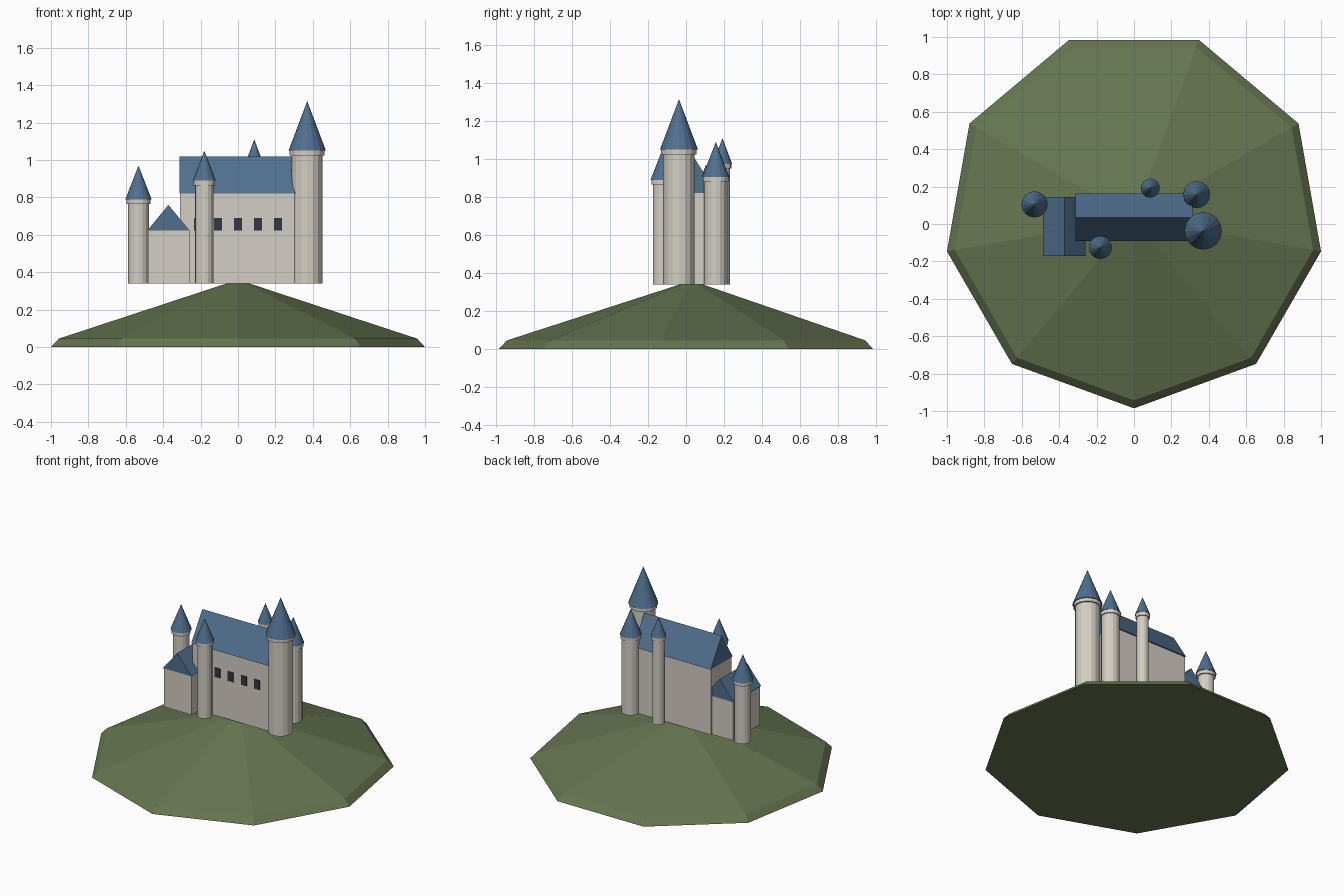
import bpy, bmesh, math

if "Cube" in bpy.data.objects:
    bpy.data.objects.remove(bpy.data.objects["Cube"])


def material(name, color):
    m = bpy.data.materials.new(name)
    m.diffuse_color = (*color, 1)
    m.use_nodes = True
    m.node_tree.nodes["Principled BSDF"].inputs["Base Color"].default_value = m.diffuse_color
    return m


STONE = material("stone", (0.66, 0.62, 0.55))
SLATE = material("slate", (0.08, 0.16, 0.27))
GRASS = material("grass", (0.13, 0.18, 0.08))
DARK = material("window_dark", (0.03, 0.04, 0.06))
BASE_Z = 0.34


def finish(bm, name, mat):
    bmesh.ops.recalc_face_normals(bm, faces=bm.faces)
    me = bpy.data.meshes.new(name)
    bm.to_mesh(me)
    bm.free()
    me.materials.append(mat)
    ob = bpy.data.objects.new(name, me)
    bpy.context.collection.objects.link(ob)
    return ob


def lathe(name, x, y, profile, sides, mat, start=0.0):
    """Faceted solid of revolution; a zero radius makes a point."""
    bm = bmesh.new()
    rings = []
    for r, z in profile:
        if r == 0:
            rings.append([bm.verts.new((x, y, z))] * sides)
            continue
        angles = [start + math.tau * i / sides for i in range(sides)]
        rings.append([bm.verts.new((x + r * math.cos(a), y + r * math.sin(a), z)) for a in angles])
    for a, b in zip(rings, rings[1:]):
        for i in range(sides):
            j = (i + 1) % sides
            bm.faces.new(list(dict.fromkeys((a[i], a[j], b[j], b[i]))))
    for ring in (rings[0], rings[-1]):
        if ring[0] is not ring[1]:
            bm.faces.new(ring)
    return finish(bm, name, mat)


def box(name, x0, x1, y0, y1, z0, z1, mat):
    bm = bmesh.new()
    bmesh.ops.create_cube(bm, size=1)
    for v in bm.verts:
        v.co = ((x0, x1)[v.co.x > 0], (y0, y1)[v.co.y > 0], (z0, z1)[v.co.z > 0])
    return finish(bm, name, mat)


def gable_roof(name, x0, x1, y0, y1, z0, z1, along_x):
    """Triangular prism with its ridge along x or y."""
    bm = bmesh.new()
    xm, ym = (x0 + x1) / 2, (y0 + y1) / 2
    if along_x:
        ends = [[(x, y0, z0), (x, y1, z0), (x, ym, z1)] for x in (x0, x1)]
    else:
        ends = [[(x0, y, z0), (x1, y, z0), (xm, y, z1)] for y in (y0, y1)]
    a, b = [[bm.verts.new(p) for p in e] for e in ends]
    bm.faces.new(a)
    bm.faces.new(b)
    for i in range(3):
        j = (i + 1) % 3
        bm.faces.new((a[i], a[j], b[j], b[i]))
    return finish(bm, name, SLATE)


def tower(name, x, y, r_body, r_roof, z_eave, z_tip):
    r_collar = (r_body + r_roof) / 2 + 0.002
    lathe(name + "_shaft", x, y, [(r_body, BASE_Z), (r_body, z_eave - 0.01)], 16, STONE)
    lathe(name + "_collar", x, y, [(r_collar, z_eave - 0.025), (r_collar, z_eave)], 16, STONE)
    lathe(name + "_spire", x, y, [(r_roof, z_eave), (0, z_tip)], 16, SLATE)


# Nine-sided hill with a bevelled rim
lathe("hill", 0, 0.03, [(1.0154, 0), (0.973, 0.045), (0, 0.36)], 9, GRASS, -math.pi / 2)

# Main hall
box("hall_walls", -0.31, 0.31, -0.083, 0.153, BASE_Z, 0.82, STONE)
gable_roof("hall_roof", -0.312, 0.312, -0.092, 0.162, 0.82, 1.02, True)
for i in range(5):
    cx = (i - 2) * 0.1067
    box(f"hall_window_{i + 1}", cx - 0.022, cx + 0.022, -0.088, -0.075, 0.622, 0.69, DARK)

# Side wing
box("wing_walls", -0.48, -0.258, -0.167, 0.142, BASE_Z, 0.622, STONE)
gable_roof("wing_roof", -0.486, -0.258, -0.17, 0.145, 0.622, 0.76, False)

# Towers
tower("great_tower", 0.37, -0.037, 0.083, 0.1, 1.05, 1.315)
tower("west_tower", -0.532, 0.105, 0.055, 0.07, 0.79, 0.97)
tower("front_tower", -0.18, -0.125, 0.05, 0.062, 0.89, 1.05)
tower("rear_tower", 0.335, 0.157, 0.061, 0.072, 0.905, 1.09)
tower("rear_turret", 0.087, 0.192, 0.04, 0.051, 0.975, 1.11)
